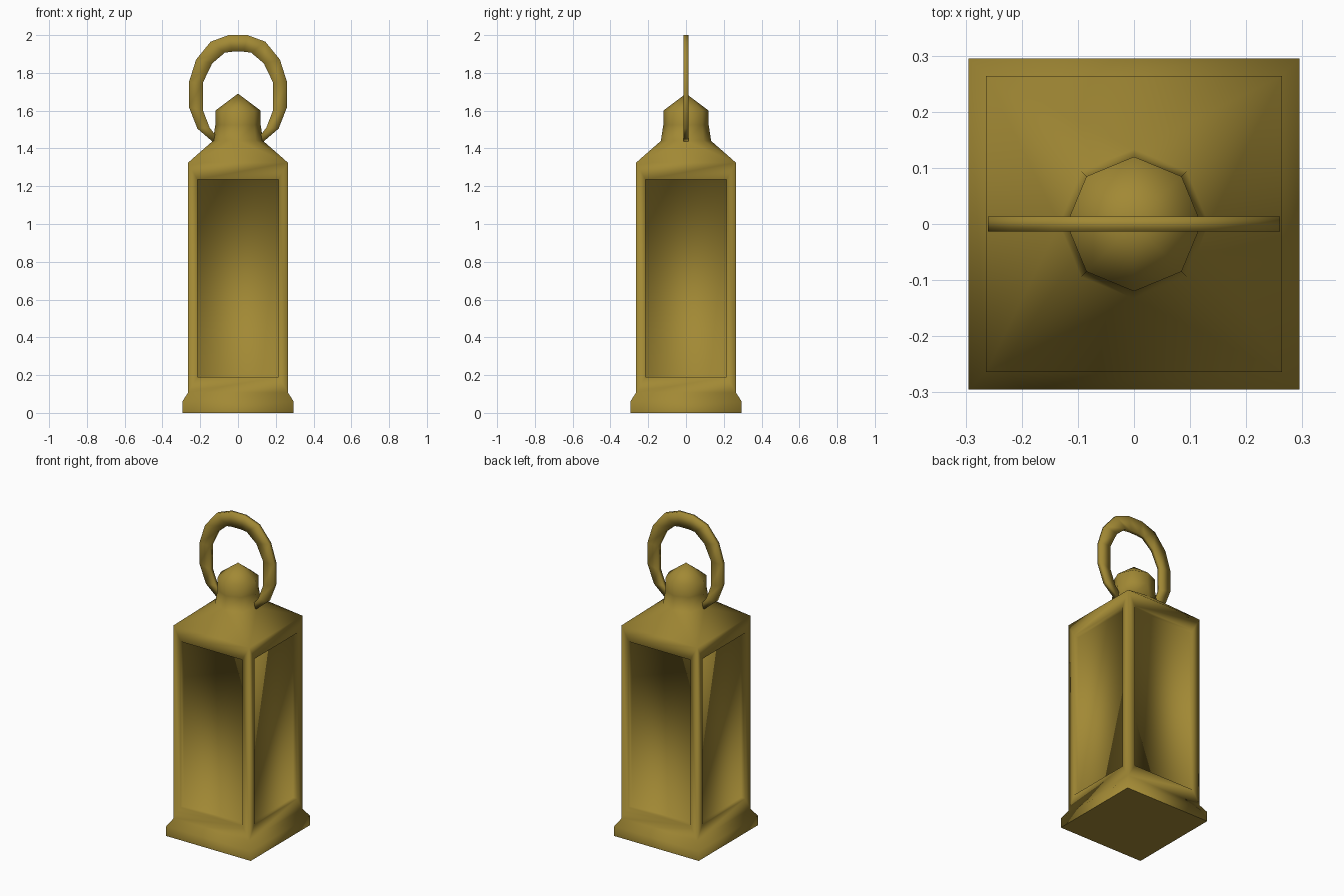
import bpy, bmesh
from math import sin, cos, pi
from mathutils import Matrix, Vector

if "Cube" in bpy.data.objects:
    bpy.data.objects.remove(bpy.data.objects["Cube"])

brass = bpy.data.materials.new("brass")
brass.diffuse_color = (0.36, 0.25, 0.035, 1)
brass.use_nodes = True
brass.node_tree.nodes["Principled BSDF"].inputs["Base Color"].default_value = brass.diffuse_color


def finish(bm, name):
    bmesh.ops.recalc_face_normals(bm, faces=bm.faces)
    for f in bm.faces:
        f.smooth = True
    # keep the flat underside crisp
    for e in bm.edges:
        if all(v.co.z < 1e-4 for v in e.verts):
            e.smooth = False
    me = bpy.data.meshes.new(name)
    bm.to_mesh(me)
    bm.free()
    me.materials.append(brass)
    ob = bpy.data.objects.new(name, me)
    bpy.context.collection.objects.link(ob)
    return ob


def ring(bm, n, r, z):
    return [bm.verts.new((r * cos(2 * pi * i / n + (pi / 4 if n == 4 else 0)),
                          r * sin(2 * pi * i / n + (pi / 4 if n == 4 else 0)), z))
            for i in range(n)]


def bridge(bm, a, b):
    n = len(a)
    for i in range(n):
        j = (i + 1) % n
        bm.faces.new((a[i], a[j], b[j], b[i]))


# lantern housing: flared foot, panelled body, roof, neck and pointed cap
bm = bmesh.new()
R2 = 2 ** 0.5
bottom, foot, low, high = [ring(bm, 4, h * R2, z) for h, z in
                           ((0.295, 0), (0.295, 0.06), (0.264, 0.108), (0.264, 1.325))]
bm.faces.new(bottom[::-1])
bridge(bm, bottom, foot)
bridge(bm, foot, low)

# recessed panels on the four sides
W, Z0, Z1, FACE, BACK = 0.215, 0.19, 1.235, 0.264, 0.234
for i in range(4):
    j = (i + 1) % 4
    rot = Matrix.Rotation(pi / 2 * (i + 1), 3, 'Z')
    frame = [low[i], low[j], high[j], high[i]]
    rim, pane = [[bm.verts.new(rot @ Vector((d, y, z)))
                  for y, z in ((-W, Z0), (W, Z0), (W, Z1), (-W, Z1))]
                 for d in (FACE, BACK)]
    bridge(bm, frame, rim)
    bridge(bm, rim, pane)
    bm.faces.new(pane)

# square roof running into the eight-sided neck
neck = [ring(bm, 8, r, z) for r, z in ((0.133, 1.44), (0.12, 1.525), (0.12, 1.6))]
for i in range(4):
    a, b = high[i], high[(i + 1) % 4]
    o0, om, o1 = [neck[0][(2 * i + 1 + k) % 8] for k in range(3)]
    for tri in ((a, om, o0), (a, b, om), (b, o1, om)):
        bm.faces.new(tri)
bridge(bm, neck[0], neck[1])
bridge(bm, neck[1], neck[2])
tip = bm.verts.new((0, 0, 1.69))
for i in range(8):
    bm.faces.new((neck[2][i], neck[2][(i + 1) % 8], tip))
finish(bm, "lantern_housing")

# flat carrying loop, half outline mirrored across x
outer = [(0.13, 1.432), (0.215, 1.505), (0.26, 1.62), (0.26, 1.75),
         (0.222, 1.87), (0.145, 1.965), (0.05, 2.0)]
inner = [(0.115, 1.465), (0.15, 1.51), (0.185, 1.60), (0.185, 1.75),
         (0.137, 1.85), (0.07, 1.907), (0.03, 1.912)]
outer += [(-x, z) for x, z in reversed(outer)]
inner += [(-x, z) for x, z in reversed(inner)]
bm = bmesh.new()
sections = [[bm.verts.new(p) for p in ((xo, -0.013, zo), (xo, 0.013, zo),
                                       (xi, 0.013, zi), (xi, -0.013, zi))]
            for (xo, zo), (xi, zi) in zip(outer, inner)]
for a, b in zip(sections, sections[1:]):
    bridge(bm, a, b)
bm.faces.new(sections[0])
bm.faces.new(sections[-1])
finish(bm, "carrying_loop")
